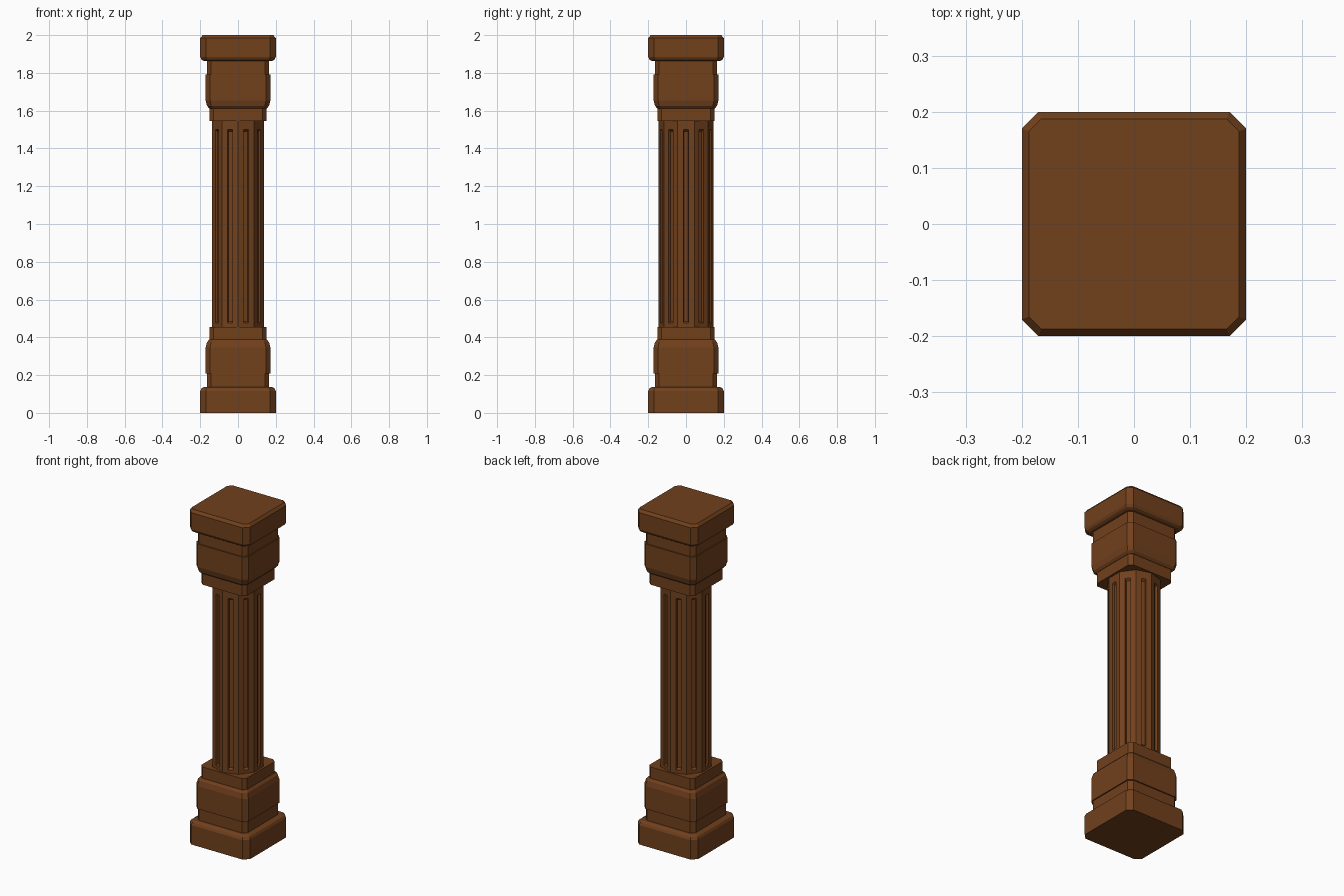
import bpy, bmesh, math
from mathutils import Vector

if "Cube" in bpy.data.objects:
    bpy.data.objects.remove(bpy.data.objects["Cube"])

wood = bpy.data.materials.new("brown_wood")
wood.diffuse_color = (0.165, 0.052, 0.012, 1)
wood.use_nodes = True
wood.node_tree.nodes["Principled BSDF"].inputs["Base Color"].default_value = wood.diffuse_color


def finish(name, bm):
    bmesh.ops.remove_doubles(bm, verts=bm.verts, dist=1e-5)
    bmesh.ops.recalc_face_normals(bm, faces=bm.faces)
    mesh = bpy.data.meshes.new(name)
    bm.to_mesh(mesh)
    bm.free()
    mesh.materials.append(wood)
    obj = bpy.data.objects.new(name, mesh)
    bpy.context.collection.objects.link(obj)
    return obj


def square_block(name, rings):
    """Loft square rings with cut corners: (z, half width, corner cut)."""
    bm = bmesh.new()
    loops = []
    for z, h, c in rings:
        k = h - c
        pts = [(h, -k), (h, k), (k, h), (-k, h), (-h, k), (-h, -k), (-k, -h), (k, -h)]
        loops.append([bm.verts.new((x, y, z)) for x, y in pts])
    for a, b in zip(loops, loops[1:]):
        for i in range(8):
            j = (i + 1) % 8
            bm.faces.new((a[i], a[j], b[j], b[i]))
    bm.faces.new(loops[0][::-1])
    bm.faces.new(loops[-1])
    return finish(name, bm)


def flip(rings):
    return [(2 - z, h, c) for z, h, c in reversed(rings)]


# Mouldings shared by the base and the capital
lower_neck = [(0.13, 0.165, 0.022), (0.21, 0.165, 0.022)]
block = [(0.208, 0.172, 0.024), (0.345, 0.172, 0.024),
         (0.375, 0.164, 0.022), (0.388, 0.152, 0.02)]
collar = [(0.38, 0.15, 0.02), (0.455, 0.15, 0.02)]
for prefix, change in (("base", list), ("capital", flip)):
    square_block(prefix + "_neck", change(lower_neck))
    square_block(prefix + "_block", change(block))
    square_block(prefix + "_collar", change(collar))

# Foot slab and top slab
square_block("foot_slab", [(0, 0.2, 0.03), (0.116, 0.2, 0.03),
                           (0.13, 0.193, 0.027), (0.138, 0.18, 0.022)])
square_block("top_slab", [(1.862, 0.18, 0.022), (1.87, 0.193, 0.027),
                          (1.884, 0.2, 0.03), (1.984, 0.2, 0.03), (2, 0.187, 0.022)])

# Ten-sided shaft with one sunken flute per face
SIDES, R, Z0, Z1 = 10, 0.145, 0.45, 1.555
bm = bmesh.new()
for i in range(SIDES):
    mid = math.tau * i / SIDES
    normal = Vector((math.cos(mid), math.sin(mid), 0))
    side = Vector((-normal.y, normal.x, 0))
    apothem = R * math.cos(math.pi / SIDES)
    width = R * math.sin(math.pi / SIDES)

    def rect(w, za, zb, depth):
        p = normal * (apothem - depth)
        return [bm.verts.new(p + side * s * w + Vector((0, 0, z)))
                for s, z in ((-1, za), (1, za), (1, zb), (-1, zb))]

    frames = [rect(width, Z0, Z1, 0), rect(0.014, 0.475, 1.5, 0),
              rect(0.011, 0.485, 1.49, 0.012)]
    for a, b in zip(frames, frames[1:]):
        for k in range(4):
            n = (k + 1) % 4
            bm.faces.new((a[k], a[n], b[n], b[k]))
    bm.faces.new(frames[-1])
bmesh.ops.remove_doubles(bm, verts=bm.verts, dist=1e-5)
bmesh.ops.holes_fill(bm, edges=[e for e in bm.edges if e.is_boundary], sides=SIDES)
finish("fluted_shaft", bm)
